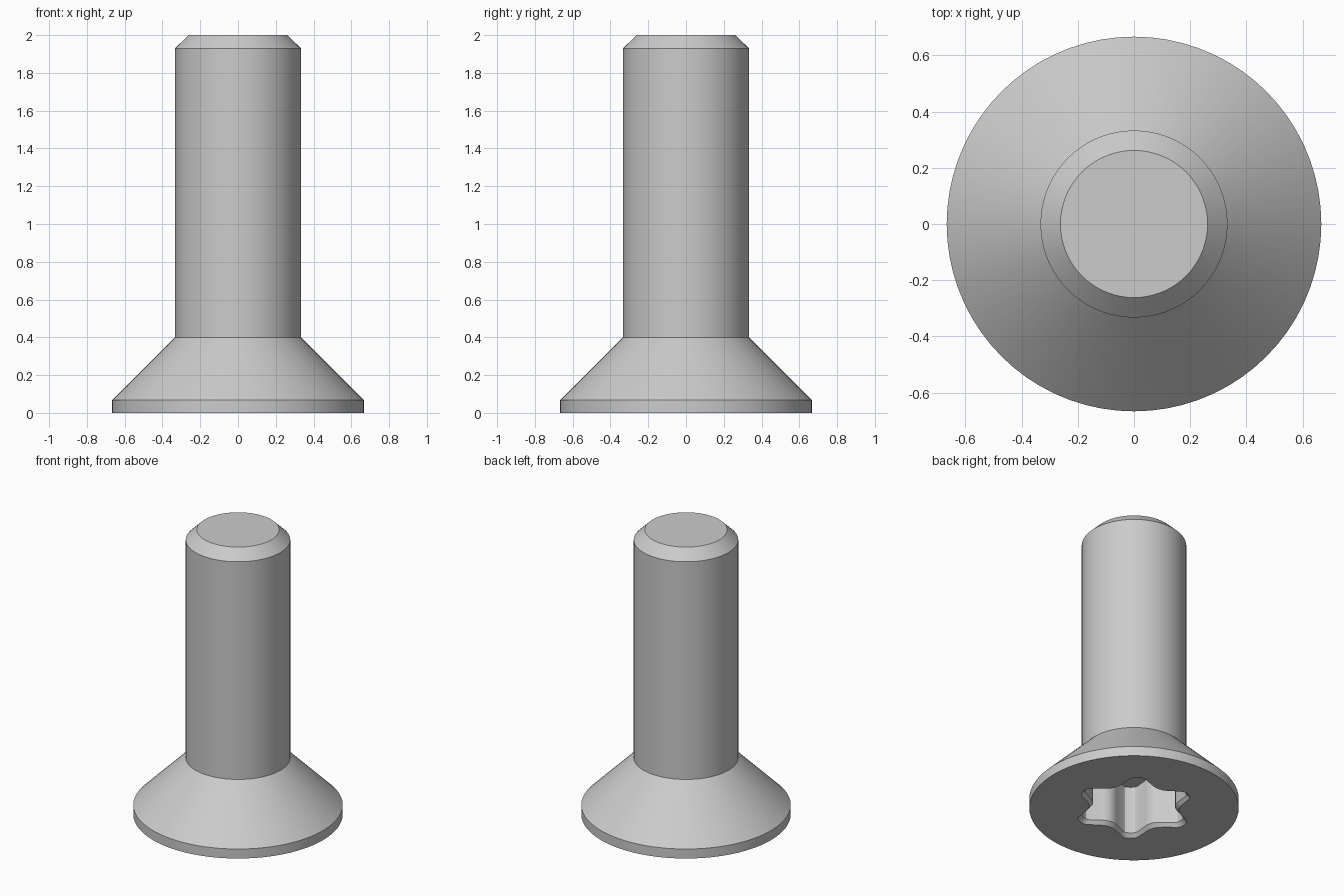
import bpy
import bmesh
from math import cos, sin, pi, radians

SIDES = 72

default_cube = bpy.data.objects.get("Cube")
if default_cube:
    bpy.data.objects.remove(default_cube, do_unlink=True)

steel = bpy.data.materials.new("steel_grey")
steel.use_nodes = True
steel.diffuse_color = (0.6, 0.6, 0.6, 1)
steel.node_tree.nodes["Principled BSDF"].inputs["Base Color"].default_value = (0.6, 0.6, 0.6, 1)


def loft(name, rings):
    """Closed solid through matching rings of points, capped at both ends."""
    bm = bmesh.new()
    loops = [[bm.verts.new(p) for p in ring] for ring in rings]
    n = len(loops[0])
    for low, high in zip(loops, loops[1:]):
        for i in range(n):
            j = (i + 1) % n
            bm.faces.new((low[i], low[j], high[j], high[i]))
    bm.faces.new(loops[0][::-1])
    bm.faces.new(loops[-1])
    bmesh.ops.recalc_face_normals(bm, faces=bm.faces)
    mesh = bpy.data.meshes.new(name)
    bm.to_mesh(mesh)
    bm.free()
    mesh.materials.append(steel)
    obj = bpy.data.objects.new(name, mesh)
    bpy.context.collection.objects.link(obj)
    return obj


def circle(radius, z):
    return [(radius * cos(2 * pi * i / SIDES), radius * sin(2 * pi * i / SIDES), z)
            for i in range(SIDES)]


# One lobe of the six-point socket: (angle in degrees, radius)
LOBE = [(-30, 0.262), (-25, 0.265), (-20, 0.278), (-8, 0.345), (-5, 0.358),
        (0, 0.362), (5, 0.358), (8, 0.345), (20, 0.278), (25, 0.265)]


def star(z, grow=0.0):
    return [((r + grow) * cos(radians(54 + 60 * k + a)),
             (r + grow) * sin(radians(54 + 60 * k + a)), z)
            for k in range(6) for a, r in LOBE]


# Countersunk head, shank and chamfered end in one turned profile
PROFILE = [(0.667, 0), (0.667, 0.067), (0.333, 0.4), (0.333, 1.93), (0.262, 2)]
screw = loft("countersunk_screw", [circle(r, z) for r, z in PROFILE])

# Six-lobed drive socket with a bevelled rim, cut into the underside of the head
cutter = loft("socket_cutter", [star(-0.02, 0.045), star(0.025), star(0.36)])
cutter.hide_render = True

cut = screw.modifiers.new("drive_socket", "BOOLEAN")
cut.operation = "DIFFERENCE"
cut.solver = "EXACT"
cut.object = cutter

bpy.context.view_layer.objects.active = screw
screw.select_set(True)
bpy.ops.object.modifier_apply(modifier=cut.name)
bpy.data.objects.remove(cutter, do_unlink=True)
bpy.ops.object.shade_smooth_by_angle(angle=radians(25))
